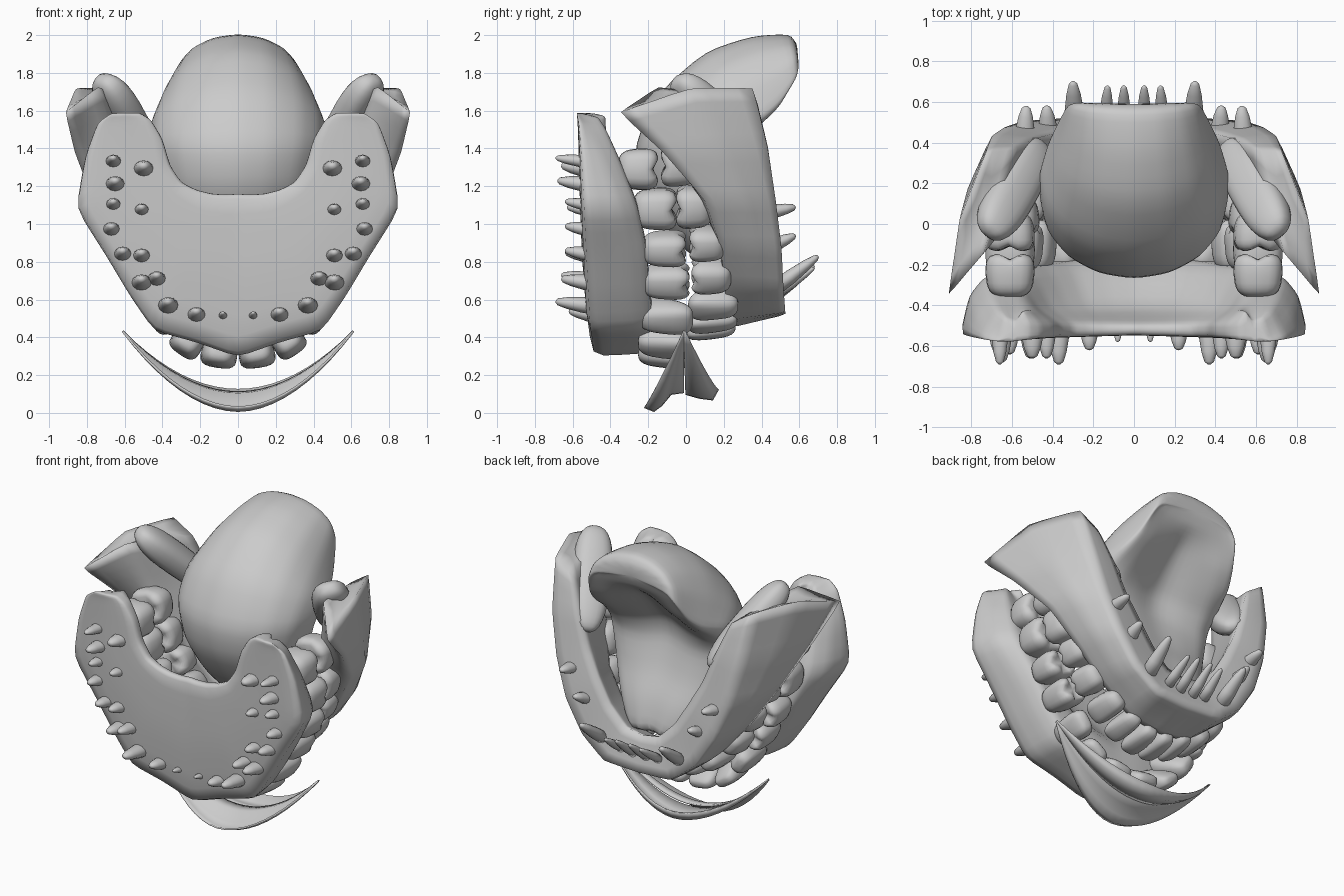
import bpy, bmesh, math
from mathutils import Vector, Matrix

if "Cube" in bpy.data.objects:
    bpy.data.objects.remove(bpy.data.objects["Cube"])


def finish(name, bm, subsurf=0, crease=0.0, thick=0.0):
    bmesh.ops.recalc_face_normals(bm, faces=bm.faces)
    me = bpy.data.meshes.new(name)
    bm.to_mesh(me)
    bm.free()
    for p in me.polygons:
        p.use_smooth = True
    if crease:
        a = me.attributes.new('crease_edge', 'FLOAT', 'EDGE')
        a.data.foreach_set('value', [crease] * len(me.edges))
    ob = bpy.data.objects.new(name, me)
    bpy.context.collection.objects.link(ob)
    if thick:
        m = ob.modifiers.new('thickness', 'SOLIDIFY')
        m.thickness, m.offset = thick, 0
    if subsurf:
        m = ob.modifiers.new('smooth', 'SUBSURF')
        m.levels = m.render_levels = subsurf
    return ob


def loft(name, rings, closed=True, **kw):
    bm = bmesh.new()
    vs = [[bm.verts.new(p) for p in r] for r in rings]
    n = len(rings[0])
    for a, b in zip(vs, vs[1:]):
        for i in range(n if closed else n - 1):
            j = (i + 1) % n
            bm.faces.new((a[i], a[j], b[j], b[i]))
    if closed:
        bm.faces.new(vs[0])
        bm.faces.new(vs[-1])
    return finish(name, bm, **kw)


def both_sides(rings):
    mirrored = [[(-x, y, z) for x, y, z in r] for r in rings[:0:-1]]
    return mirrored + rings


def mix(a, b, t):
    return tuple(p + (q - p) * t for p, q in zip(a, b))


# Upper gum with palate: outer edge, tooth line, inner edge (x, z), ridge y
upper = [((0, .29), (0, .36), (0, 1.16), -.15),
         ((.22, .37), (.18, .40), (.06, 1.155), -.15),
         ((.45, .43), (.36, .50), (.14, 1.16), -.17),
         ((.58, .62), (.48, .68), (.22, 1.18), -.19),
         ((.70, .82), (.57, .87), (.30, 1.22), -.20),
         ((.87, 1.08), (.63, 1.10), (.36, 1.31), -.25),
         ((.82, 1.36), (.62, 1.30), (.40, 1.45), -.34),
         ((.75, 1.54), (.61, 1.48), (.46, 1.55), -.42),
         ((.67, 1.59), (.60, 1.55), (.52, 1.59), -.46)]
rings = []
for k, (o, t, i, yb) in enumerate(upper):
    yf = -.50 - .01 * k
    plan = [(i, -.55 - .002 * k), (mix(i, o, .5), (yf - .56) / 2 - .01), (o, yf), (mix(t, o, .8), yb - .1),
            (mix(t, o, .45), yb), (mix(t, i, .25), yb - .02), (mix(t, i, .6), -.42), (i, -.49)]
    rings.append([(p[0], y, p[1]) for p, y in plan])
loft('upper_gum', both_sides(rings), subsurf=2, crease=.4)

# Lower gum: outer front, inner front, inner back, outer back per station
lower = [((0, .24, .45), (0, .22, .62), (0, .47, .76), (0, .53, .52)),
         ((.22, .22, .49), (.16, .22, .66), (.12, .47, .78), (.25, .53, .53)),
         ((.45, .20, .68), (.33, .20, .82), (.24, .47, .90), (.42, .52, .66)),
         ((.62, .18, .88), (.47, .14, .98), (.33, .46, 1.05), (.55, .51, .87)),
         ((.77, .10, 1.12), (.55, .04, 1.16), (.42, .44, 1.21), (.64, .48, 1.12)),
         ((.87, -.13, 1.38), (.64, -.03, 1.40), (.50, .42, 1.41), (.70, .44, 1.40)),
         ((.92, -.37, 1.59), (.74, -.15, 1.74), (.59, .37, 1.63), (.73, .36, 1.73))]
rings = []
for k, (a, b, c, d) in enumerate(lower):
    m = mix(d, a, .5)
    bulge = .04 * a[0]
    rings.append([a, b, mix(b, c, .5), c, d,
                  (m[0] + bulge, m[1] + bulge * .6, 1.73 if k == 6 else m[2])])
loft('lower_gum', both_sides(rings), subsurf=2, crease=.6)

# Tongue: front, edge and hollow back (y, z) with half width
tongue = [((.15, .72), (.30, .72), (.40, .75), .20), ((-.10, .95), (.20, .95), (.34, .95), .33),
          ((-.25, 1.2), (.12, 1.2), (.25, 1.12), .42), ((-.28, 1.42), (.13, 1.43), (.18, 1.33), .47),
          ((-.15, 1.70), (.25, 1.52), (.20, 1.46), .475), ((.10, 1.92), (.40, 1.56), (.32, 1.6), .43),
          ((.35, 2.0), (.50, 1.64), (.42, 1.70), .38), ((.55, 2.01), (.59, 1.77), (.55, 1.78), .33),
          ((.59, 1.95), (.60, 1.84), (.58, 1.84), .27)]
rings = []
for n, (f, e, b, w) in enumerate(tongue):
    r = []
    for k in range(16):
        a = math.tau * k / 16
        s = math.sin(a)
        y, z = mix(e, f, s ** .9) if s > 0 else mix(e, b, -s)
        if s < 0 and n < 7:  # thick rolled rims either side of the hollow
            lobe = abs(math.sin(2 * a)) * w * .2
            y, z = y + lobe * .6, z - lobe * .7
        r.append((w * math.cos(a), y, z))
    rings.append(r)
loft('tongue', rings, subsurf=2, crease=.3)


# Lips: two thin tapering strips meeting at the corners
def lip(name, section):
    rings = []
    for k in range(21):
        t = k / 10 - 1
        taper = 1 - abs(t) ** 1.7 * .97
        rise = .42 * abs(t) ** 1.9
        rings.append([(.61 * t, y * taper - .01 * abs(t), z * taper + rise + .01) for y, z in section])
    loft(name, rings, closed=False, thick=.01)


lip('upper_lip', [(-.22, .02), (-.17, 0), (-.13, .03), (-.08, .09), (-.01, .10)])
lip('lower_lip', [(0, .09), (.07, .07), (.14, .06), (.17, .115)])


def spow(v, e):
    return math.copysign(abs(v) ** e, v)


# Tooth: rounded block with grooved molar crown or tapered incisor edge
def tooth(name, loc, tangent, crown, size, molar):
    bm = bmesh.new()
    bmesh.ops.create_uvsphere(bm, u_segments=20, v_segments=14, radius=1)
    for v in bm.verts:
        rxy = math.hypot(v.co.x, v.co.y)
        a = math.atan2(v.co.y, v.co.x)
        r, z = rxy ** .55, spow(v.co.z, .65)
        x, y = r * spow(math.cos(a), .7), r * spow(math.sin(a), .7)
        if molar:
            if z > .2:
                z -= .3 * (1 - min(1, 4 * abs(x * y))) * (z - .2) / .8
        else:
            y *= 1 - .45 * z
        k = 1 + .08 * z
        v.co = (x * k * size[0], y * k * size[1], z * size[2])
    t = Vector((tangent[0], 0, tangent[1])).normalized()
    c = Vector((0, crown, 0))
    if not molar:
        out = Vector((t.z, 0, -t.x))
        c = (c + out * .3).normalized()
    m = Matrix((t, c.cross(t), c)).transposed().to_4x4()
    bm.transform(Matrix.Translation(loc) @ m)
    finish(name, bm)


# Tooth rows: x, y, z, half width, half depth, half height
upper_teeth = [(.10, -.11, .31, .095, .07, .14), (.27, -.11, .37, .085, .07, .14),
               (.385, -.10, .51, .085, .085, .14), (.485, -.10, .70, .09, .10, .13),
               (.56, -.11, .87, .09, .11, .12), (.61, -.16, 1.08, .11, .12, .12),
               (.61, -.25, 1.29, .11, .12, .11)]
lower_teeth = [(.065, .13, .45, .065, .06, .13), (.20, .14, .49, .065, .06, .13),
               (.33, .14, .58, .08, .08, .13), (.45, .13, .73, .09, .10, .11),
               (.53, .11, .90, .09, .11, .10), (.59, .04, 1.09, .11, .12, .10),
               (.61, -.04, 1.31, .11, .12, .10)]
for label, row, crown in (('upper', upper_teeth, 1), ('lower', lower_teeth, -1)):
    for k, (x, y, z, a, b, h) in enumerate(row):
        p, q = row[max(k - 1, 0)], row[min(k + 1, 6)]
        tan = (q[0] - p[0], q[2] - p[2]) if k else (1, .15)
        for s in (-1, 1):
            # keep the tangent handedness so the outward side matches on both halves
            tooth(f'{label}_tooth_{k + 1}', (s * x, y, z), (tan[0], s * tan[1]),
                  crown, (a, b, h), k > 2)


# Roots: blunt tapered pegs through the gums
def root(name, start, end, r):
    d = Vector(end) - Vector(start)
    side = d.to_track_quat('Z', 'Y').to_matrix().to_4x4()
    rings = []
    for t, f in ((0, 1), (.4, .95), (.75, .7), (.95, .42), (1, .15)):
        rings.append([Matrix.Translation(start) @ side @ Vector(
            (r * f * math.cos(math.tau * k / 12), r * f * .8 * math.sin(math.tau * k / 12), d.length * t))
            for k in range(12)])
    loft(name, rings)


upper_roots = [(.66, 1.34, .69, .045), (.50, 1.30, .66, .06), (.65, 1.22, .68, .055),
               (.66, 1.11, .64, .045), (.51, 1.08, .63, .045), (.67, .98, .64, .05),
               (.61, .85, .64, .05), (.51, .84, .64, .05), (.51, .70, .66, .055),
               (.43, .72, .66, .05), (.37, .58, .69, .055), (.22, .53, .62, .05), (.08, .52, .58, .026)]
lower_roots = [((.05, .48, .62), (.05, .68, .78), .035), ((.14, .48, .63), (.13, .68, .77), .035),
               ((.29, .46, .65), (.30, .70, .83), .05), ((.42, .40, .86), (.43, .58, .94), .05),
               ((.54, .38, 1.05), (.53, .58, 1.09), .05)]
for s in (-1, 1):
    for x, z, tip, r in upper_roots:
        root('upper_root', (s * x, -.45, z - .02), (s * x, -tip, z + .01), r)
    for a, b, r in lower_roots:
        root('lower_root', (s * a[0], *a[1:]), (s * b[0], *b[1:]), r)

# Soft pads resting on the inner back of the lower gum
for s in (-1, 1):
    bm = bmesh.new()
    bmesh.ops.create_uvsphere(bm, u_segments=24, v_segments=16, radius=1)
    for v in bm.verts:
        k = 1 + .1 * v.co.z
        v.co = (spow(v.co.x, .8) * .12 * k, spow(v.co.y, .8) * .09 * k, spow(v.co.z, .75) * .35)
    d = Vector((s * .22, -.38, .40)).normalized()
    flat = Vector((-s * .5, .35, .65))
    flat = (flat - d * flat.dot(d)).normalized()
    m = Matrix((flat.cross(d), flat, d)).transposed().to_4x4()
    bm.transform(Matrix.Translation((s * .585, .175, 1.54)) @ m)
    finish('gum_pad', bm)
